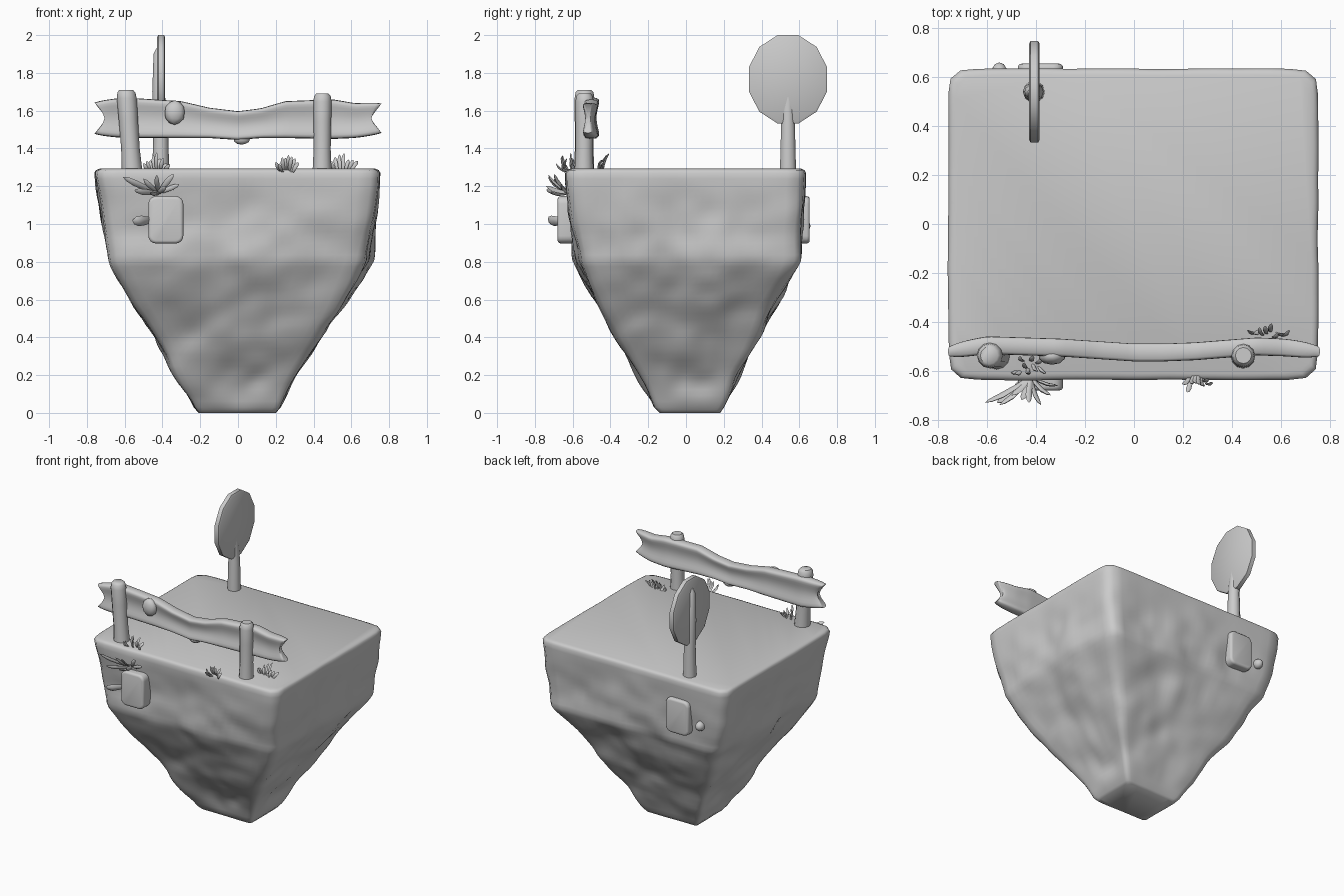
import bpy, bmesh, random
from math import sin, cos, pi, copysign
from mathutils import Vector, Matrix, noise

if "Cube" in bpy.data.objects:
    bpy.data.objects.remove(bpy.data.objects["Cube"])

random.seed(4)


def interp(table, t):
    """Smoothly interpolate rows (key, values...) at t."""
    if t <= table[0][0]:
        return table[0][1:]
    for a, b in zip(table, table[1:]):
        if t <= b[0]:
            f = (t - a[0]) / (b[0] - a[0])
            return [p + (q - p) * f for p, q in zip(a[1:], b[1:])]
    return table[-1][1:]


def finish(bm, name, angle=50):
    bmesh.ops.recalc_face_normals(bm, faces=bm.faces)
    mesh = bpy.data.meshes.new(name)
    bm.to_mesh(mesh)
    bm.free()
    ob = bpy.data.objects.new(name, mesh)
    bpy.context.collection.objects.link(ob)
    bpy.ops.object.select_all(action='DESELECT')
    ob.select_set(True)
    bpy.context.view_layer.objects.active = ob
    bpy.ops.object.shade_smooth_by_angle(angle=angle * pi / 180)
    return ob


def loft(bm, rings, tip_a=None, tip_b=None):
    """Skin closed rings; ends close to a tip point or an n-gon."""
    vs = [[bm.verts.new(p) for p in r] for r in rings]
    n = len(vs[0])
    for a, b in zip(vs, vs[1:]):
        for i in range(n):
            j = (i + 1) % n
            bm.faces.new((a[i], a[j], b[j], b[i]))
    for ring, tip in ((vs[0], tip_a), (vs[-1], tip_b)):
        if tip is None:
            bm.faces.new(ring)
        else:
            c = bm.verts.new(tip)
            for i in range(n):
                bm.faces.new((ring[i], ring[(i + 1) % n], c))


# Floating rock: rounded-square rings tapering downwards
ROCK = [(0, -.21, .20, -.14, .18), (.03, -.235, .225, -.17, .2),
        (.2, -.32, .32, -.26, .275), (.4, -.445, .445, -.37, .385),
        (.6, -.565, .575, -.48, .49), (.8, -.67, .685, -.575, .6),
        (1.0, -.72, .725, -.61, .615), (1.2, -.75, .75, -.635, .632),
        (1.27, -.758, .753, -.637, .635), (1.285, -.75, .745, -.629, .627),
        (1.293, -.73, .725, -.61, .608)]
levels = [0, .015] + [.03 + .031 * i for i in range(40)] + [1.27, 1.279, 1.285, 1.289, 1.293]
rings = []
for z in levels:
    xl, xr, yf, yb = interp(ROCK, z)
    fade = min(1, z * 6 + .15, max(.12, (1.29 - z) * 3))
    ring = []
    for i in range(112):
        a = 2 * pi * (i + .5) / 112
        c, s = cos(a), sin(a)
        k = (abs(c) ** 22 + abs(s) ** 22) ** (-1 / 22)
        p = Vector(((xl + xr) / 2 + c * k * (xr - xl) / 2,
                    (yf + yb) / 2 + s * k * (yb - yf) / 2, z))
        d = noise.noise(p * 3.2) * .04 + noise.noise(p * 8) * .014 - .004
        ring.append(p + Vector((c, s, 0)) * d * fade)
    rings.append(ring)
bm = bmesh.new()
loft(bm, rings)
finish(bm, "rock_island", 60)


# Fence posts
def post(name, base, top, r, sides=12):
    base, top = Vector(base), Vector(top)
    bm = bmesh.new()
    rr = []
    for f, m in ((0, 1.08), (.3, .96), (.65, 1), (.9, 1.03), (.97, .93), (1, .7)):
        c = base.lerp(top, f)
        rr.append([c + Vector((cos(2 * pi * i / sides), sin(2 * pi * i / sides), 0)) * r * m
                   for i in range(sides)])
    loft(bm, rr)
    return finish(bm, name)


post("fence_post_left", (-.56, -.54, 1.27), (-.592, -.537, 1.71), .051)
post("fence_post_right", (.445, -.54, 1.27), (.447, -.537, 1.69), .047)

# Fence plank: pinched section with thick upper and lower edges, forked ends
PLANK = [(-.76, 1.655, 1.465, -.52), (-.6, 1.67, 1.455, -.495), (-.3, 1.65, 1.455, -.505),
         (-.15, 1.615, 1.455, -.515), (0, 1.597, 1.445, -.525), (.12, 1.612, 1.455, -.525),
         (.25, 1.65, 1.455, -.52), (.5, 1.66, 1.45, -.5), (.62, 1.64, 1.455, -.505),
         (.76, 1.65, 1.47, -.52)]
rings = []
for i in range(61):
    x = -.76 + 1.52 * i / 60
    top, bot, yc = interp(PLANK, x)
    end = abs(x / .76) ** 14
    ring = []
    for j in range(28):
        a = 2 * pi * j / 28
        ca, sa = cos(a), sin(a)
        half = (.022 + .033 * ca * ca * 1.3) * (1 - .4 * end)
        ring.append((x * (1 - .07 * end * (1 - abs(ca) ** 1.5)),
                     yc + copysign(abs(sa) ** .6, sa) * half,
                     (top + bot) / 2 + ca * ((top - bot) / 2 - .012 * end)))
    rings.append(ring)
bm = bmesh.new()
loft(bm, rings, (-.695, -.515, 1.56), (.7, -.515, 1.56))
finish(bm, "fence_plank", 70)


def blob(name, center, size, sub=2):
    bm = bmesh.new()
    bmesh.ops.create_icosphere(bm, subdivisions=sub, radius=1,
                               matrix=Matrix.Translation(center) @ Matrix.Diagonal((*size, 1)))
    return finish(bm, name)


blob("plank_knot", (-.335, -.54, 1.59), (.055, .035, .065))
blob("plank_drip", (.02, -.525, 1.45), (.045, .03, .03))

# Round sign: twelve-sided disc on a pole
bm = bmesh.new()
rings = []
for x, k in ((-.428, .95), (-.422, 1), (-.392, 1), (-.386, .95)):
    rings.append([(x, .54 + .215 * k * cos(2 * pi * (i + .5) / 12),
                   1.766 + .242 * k * sin(2 * pi * (i + .5) / 12)) for i in range(12)])
loft(bm, rings)
finish(bm, "sign_disc", 40)
bm = bmesh.new()
rings = []
for z, r in ((1.27, .045), (1.5, .039), (1.7, .033), (1.9, .026), (1.93, .012)):
    rings.append([(-.409 + r * cos(pi * i / 5) - (.012 if z > 1.55 else 0),
                   .54 + r * sin(pi * i / 5), z) for i in range(10)])
loft(bm, rings)
finish(bm, "sign_pole")


# Rounded stone bricks set in the front and back faces
def brick(name, center, size):
    bm = bmesh.new()
    bmesh.ops.create_cube(bm, size=1, matrix=Matrix.Translation(center) @ Matrix.Diagonal((*size, 1)))
    side = [e for e in bm.edges if abs(e.verts[0].co.y - e.verts[1].co.y) > .01]
    bmesh.ops.bevel(bm, geom=side, offset=.04, segments=4, profile=.5, affect='EDGES')
    rim = [e for e in bm.edges if abs(e.verts[0].co.y - e.verts[1].co.y) < .001]
    bmesh.ops.bevel(bm, geom=rim, offset=.016, segments=3, profile=.5, affect='EDGES')
    return finish(bm, name)


brick("brick_front", (-.382, -.63, 1.022), (.185, .1, .25))
brick("brick_back", (-.382, .605, 1.022), (.185, .1, .25))
blob("pebble_back", (-.55, .62, .99), (.032, .04, .035))


# Leaves and grass: flattened, tapering, slightly bent blades
def blade(bm, base, tip, w):
    base, tip = Vector(base), Vector(tip)
    d = (tip - base).normalized()
    u = d.cross(Vector((.3, 1, .2))).normalized()
    v = d.cross(u)
    rr = []
    for f, m in ((0, .5), (.3, .8), (.65, 1), (.88, .7)):
        c = base.lerp(tip, f) + v * .012 * sin(pi * f)
        rr.append([c + (u * cos(pi * i / 3) + v * .5 * sin(pi * i / 3)) * w * m for i in range(6)])
    loft(bm, rr, None, tip)


bm = bmesh.new()
root = (-.42, -.62, 1.165)
for tip, w in (((-.61, -.73, 1.25), .018), ((-.55, -.74, 1.18), .018), ((-.5, -.7, 1.24), .015),
               ((-.43, -.73, 1.26), .014), ((-.34, -.7, 1.265), .016), ((-.31, -.66, 1.21), .014),
               ((-.38, -.74, 1.2), .015), ((-.46, -.72, 1.17), .016)):
    blade(bm, root, tip, w)
finish(bm, "hanging_leaves")

bm = bmesh.new()
blade(bm, (-.46, -.64, 1.02), (-.56, -.73, 1.02), .03)
finish(bm, "brick_leaf")


def tuft(name, cx, cy, n, spread_x, spread_y, dy=0.0):
    bm = bmesh.new()
    for i in range(n):
        f = i / (n - 1) * 2 - 1
        base = (cx + f * spread_x * .5, cy + random.uniform(-.02, .02), 1.275)
        tip = (cx + f * spread_x, cy + dy + random.uniform(-1, 1) * spread_y,
               1.385 - .05 * abs(f) - random.uniform(0, .03))
        blade(bm, base, tip, .011)
    return finish(bm, name)


tuft("grass_left", -.43, -.57, 9, .07, .05)
tuft("grass_front", .26, -.625, 8, .06, .04, -.03)
tuft("grass_right", .55, -.44, 8, .085, .03, .01)
